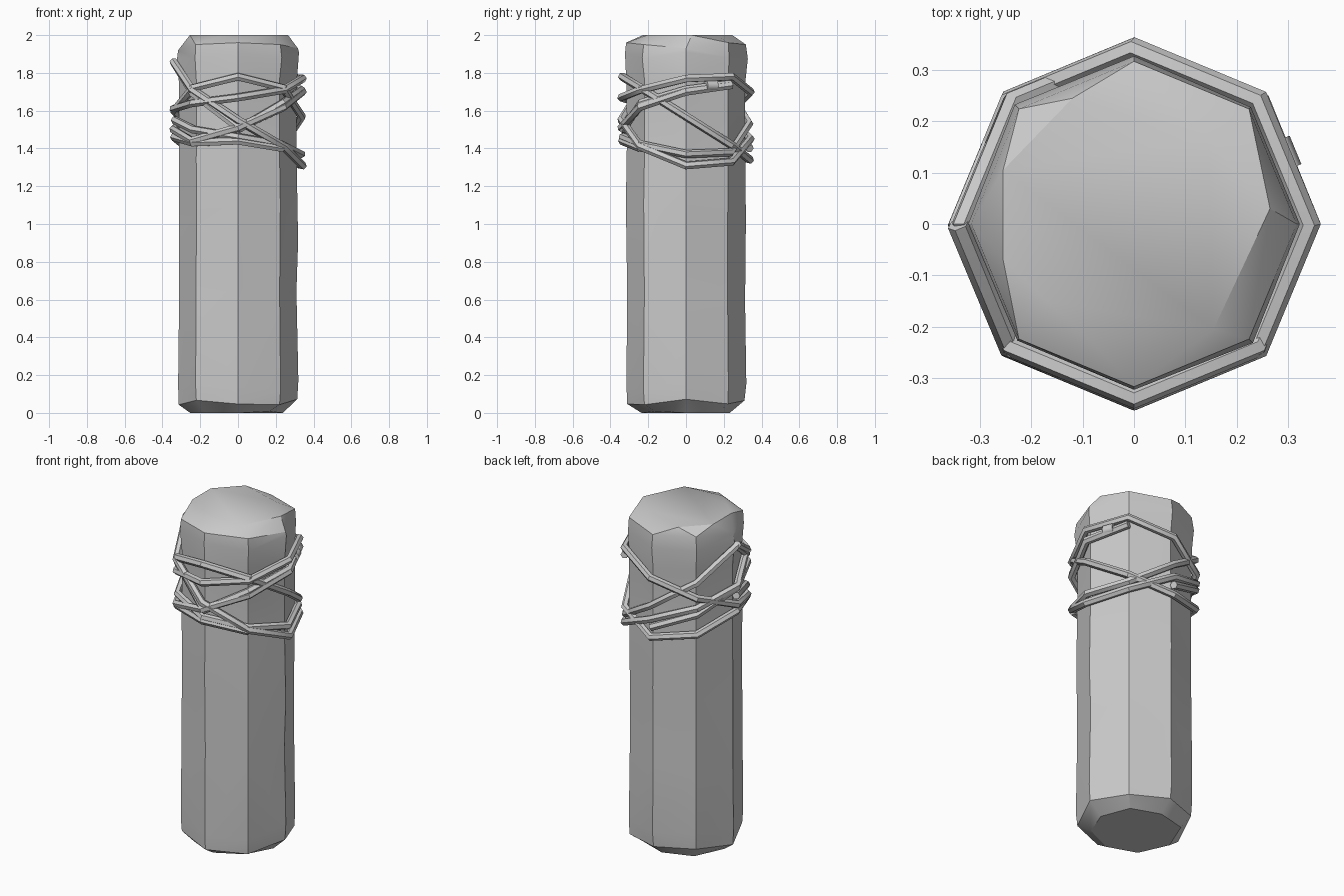
import bpy, bmesh, math, random

if "Cube" in bpy.data.objects:
    bpy.data.objects.remove(bpy.data.objects["Cube"])

random.seed(4)


def polar(deg, r, z):
    a = math.radians(deg)
    return (r * math.cos(a), r * math.sin(a), z)


def activate(ob):
    bpy.ops.object.select_all(action='DESELECT')
    ob.select_set(True)
    bpy.context.view_layer.objects.active = ob


# --- wooden post: eight-sided rings, roughly hewn, with chipped ends ---
bm = bmesh.new()
rings = []
# (radius, height, radius jitter, height jitter)
for r, z, jr, jz in [(0.245, 0.01, 0.015, 0.008), (0.311, 0.06, 0.004, 0.02),
                     (0.317, 0.15, 0.003, 0.03), (0.313, 0.62, 0.004, 0.10),
                     (0.315, 1.00, 0.004, 0.12), (0.313, 1.40, 0.003, 0.08),
                     (0.314, 1.76, 0.004, 0.03), (0.325, 1.88, 0.004, 0.03)]:
    rings.append([bm.verts.new(polar(i * 45, r + random.uniform(-jr, jr),
                                     max(0, z + random.uniform(-jz, jz))))
                  for i in range(8)])
# uneven shoulder under the top chamfer
shoulder = [1.93, 1.96, 1.95, 1.96, 1.92, 1.95, 1.96, 1.95]
rings.append([bm.verts.new(polar(i * 45, 0.317, z)) for i, z in enumerate(shoulder)])
# irregular flat top
top = [(0.265, 0.03), (0.145, 0.165), (-0.12, 0.245), (-0.255, 0.105),
       (-0.255, -0.07), (-0.17, -0.15), (-0.085, -0.227), (0.155, -0.205)]
rings.append([bm.verts.new((x, y, 2.0)) for x, y in top])
for lo, hi in zip(rings, rings[1:]):
    for i in range(8):
        j = (i + 1) % 8
        bm.faces.new((lo[i], lo[j], hi[j], hi[i]))
for v in rings[0]:
    v.co.z = max(0.0, v.co.z - 0.008)
bm.faces.new(rings[0][::-1])
bm.faces.new(rings[-1])
bmesh.ops.triangulate(bm, faces=[f for f in bm.faces if len(f.verts) == 4])
bmesh.ops.recalc_face_normals(bm, faces=bm.faces)
mesh = bpy.data.meshes.new("post")
bm.to_mesh(mesh)
bm.free()
post = bpy.data.objects.new("post", mesh)
bpy.context.collection.objects.link(post)
activate(post)
bpy.ops.object.shade_smooth_by_angle(angle=math.radians(30))


# --- rope: strands wrapped around the post, one height per 45 degree step ---
def strand(name, start, heights, r, thick=0.022):
    cu = bpy.data.curves.new(name, 'CURVE')
    cu.dimensions = '3D'
    cu.bevel_depth = thick
    cu.bevel_resolution = 1
    cu.use_fill_caps = True
    sp = cu.splines.new('POLY')
    sp.points.add(len(heights) - 1)
    for k, (p, z) in enumerate(zip(sp.points, heights)):
        p.co = (*polar(start + 45 * k, r, z), 1)
    ob = bpy.data.objects.new(name, cu)
    bpy.context.collection.objects.link(ob)
    activate(ob)
    bpy.ops.object.convert(target='MESH')
    bpy.ops.object.shade_smooth_by_angle(angle=math.radians(40))
    return ob


strand("rope_upper", 90, [1.40, 1.50, 1.60, 1.72, 1.78, 1.72, 1.57, 1.42,
                          1.34, 1.38, 1.46, 1.43, 1.44, 1.40], 0.338)
strand("rope_cross", 180, [1.86, 1.71, 1.55, 1.41, 1.31, 1.33, 1.45, 1.54,
                           1.61, 1.64, 1.67, 1.71, 1.77, 1.78, 1.70, 1.60,
                           1.50, 1.44, 1.51, 1.62, 1.70, 1.735], 0.342)
strand("rope_lower", 180, [1.55, 1.50, 1.46, 1.42, 1.37, 1.38, 1.53, 1.69,
                           1.85, 1.69, 1.51], 0.335)
# side loop on the right face, and its knotted end
strand("rope_loop", 270, [1.50, 1.64, 1.71, 1.74], 0.336)
strand("rope_end", 22, [1.74, 1.755], 0.318, 0.03).scale = (1, 1, 1)
bpy.data.objects.remove(bpy.data.objects["rope_end"])

# short thick cuff where the rope end is tucked in
cu_a, cu_b = polar(0, 0.342, 1.725), polar(45, 0.342, 1.74)
bpy.ops.mesh.primitive_cylinder_add(vertices=8, radius=0.03, depth=0.06)
cuff = bpy.context.object
cuff.name = "rope_cuff"
cuff.location = [a + (b - a) * 0.55 for a, b in zip(cu_a, cu_b)]
cuff.rotation_euler = (math.pi / 2, 0, math.radians(22.5))
bpy.ops.object.shade_smooth_by_angle(angle=math.radians(50))
